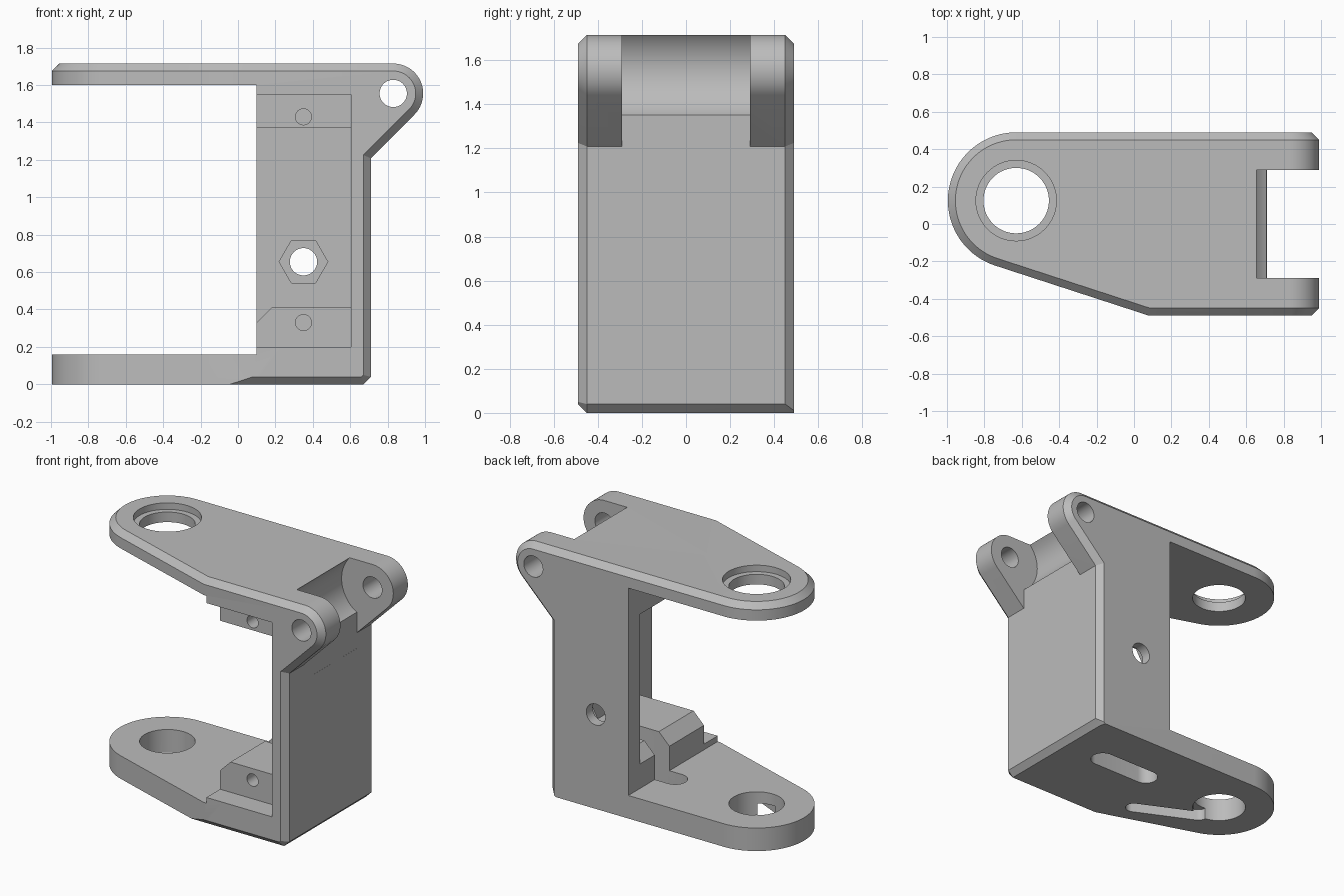
import bpy, bmesh, math
from math import sin, cos, radians
from mathutils import Vector

cube = bpy.data.objects.get("Cube")
if cube:
    bpy.data.objects.remove(cube, do_unlink=True)

grey = bpy.data.materials.new("plain grey")
grey.use_nodes = True
colour = (0.5, 0.5, 0.5, 1)
grey.diffuse_color = colour
grey.node_tree.nodes["Principled BSDF"].inputs["Base Color"].default_value = colour


def loft(name, loops):
    """Closed solid through a list of equally long point loops."""
    bm = bmesh.new()
    rings = [[bm.verts.new(p) for p in loop] for loop in loops]
    bm.faces.new(rings[0])
    bm.faces.new(rings[-1])
    for a, b in zip(rings, rings[1:]):
        for i in range(len(a)):
            j = (i + 1) % len(a)
            bm.faces.new((a[i], a[j], b[j], b[i]))
    bmesh.ops.recalc_face_normals(bm, faces=bm.faces)
    mesh = bpy.data.meshes.new(name)
    bm.to_mesh(mesh)
    bm.free()
    mesh.materials.append(grey)
    ob = bpy.data.objects.new(name, mesh)
    bpy.context.scene.collection.objects.link(ob)
    return ob


def along_y(name, pts, y0, y1):
    return loft(name, [[(x, y, z) for x, z in pts] for y in (y0, y1)])


def along_z(name, pts, z0, z1):
    return loft(name, [[(x, y, z) for x, y in pts] for z in (z0, z1)])


def arc(cx, cy, r, a0, a1, n):
    steps = [radians(a0 + (a1 - a0) * i / n) for i in range(n + 1)]
    return [(cx + r * cos(a), cy + r * sin(a)) for a in steps]


def circle(cx, cy, r, n=48):
    return arc(cx, cy, r, 0, 360, n)[:-1]


def rect(a0, b0, a1, b1):
    return [(a0, b0), (a1, b0), (a1, b1), (a0, b1)]


def slot(p, q, r):
    a = math.degrees(math.atan2(q[1] - p[1], q[0] - p[0]))
    return arc(*q, r, a - 90, a + 90, 16) + arc(*p, r, a + 90, a + 270, 16)


def combine(target, other, operation):
    mod = target.modifiers.new("shape", "BOOLEAN")
    mod.operation = operation
    mod.solver = "EXACT"
    mod.object = other
    bpy.context.view_layer.objects.active = target
    bpy.ops.object.modifier_apply(modifier=mod.name)
    bpy.data.objects.remove(other, do_unlink=True)


TOP, SIDE, C = 1.715, 0.49, 0.04        # height, half depth, chamfer
PIVOT = (-0.63, 0.125)                  # vertical pivot axis (x, y)
HINGE = (0.83, 1.555)                   # hinge axis (x, z)
BOLT = (0.35, 0.655)


# Side profile with the hinge ear, chamfered at both ends
def profile(inset, low):
    r = TOP - HINGE[1] - inset
    wall = 0.71 - inset
    ear = arc(*HINGE, r, -45, 90, 24)
    knee = ear[0][1] - (ear[0][0] - wall)
    return ([(-1.2, low), (wall - C + inset * 0.75, low), (wall, low + C - inset * 0.75),
             (wall, knee)] + ear + [(-1.2, TOP - inset)])


sections = [(-SIDE, C, C), (C - SIDE, 0, 0), (SIDE - C, 0, 0), (SIDE, C, 0)]
bracket = loft("bracket_body", [[(x, y, z) for x, z in profile(i, low)]
                                for y, i, low in sections])


# Plan outline: round end, straight back and tapered front
corner = Vector((0.08, -SIDE))
centre = Vector(PIVOT)
gap = corner - centre
radius = SIDE - PIVOT[1]
tangent = 360 + math.degrees(math.atan2(gap.y, gap.x) - math.acos(radius / gap.length))


def plan(inset):
    return (arc(*PIVOT, radius - inset, 90, tangent, 48) +
            [(corner.x + inset * 0.15, inset - SIDE), (1.3, inset - SIDE), (1.3, SIDE - inset)])


outline = loft("plan_outline", [[(x, y, z) for x, y in plan(i)]
                                for z, i in ((-0.001, 0), (TOP - C, 0), (TOP, C))])
combine(bracket, outline, "INTERSECT")

# Opening between the two arms and the pocket in the column
for part in (along_y("arm_gap", rect(-1.5, 0.16, 0.1, 1.6), -1, 1),
             along_y("pocket", rect(-0.2, 0.2, 0.605, 1.55), -1, 0.36)):
    combine(bracket, part, "DIFFERENCE")

# Mounting blocks inside the pocket
lower = [(0.1, 0.18), (0.63, 0.18), (0.63, 0.41), (0.18, 0.41), (0.1, 0.33)]
for part in (along_y("lower_mount", lower, -0.34, 0.4),
             along_y("upper_mount", rect(0.1, 1.37, 0.63, 1.57), -0.34, 0.4)):
    combine(bracket, part, "UNION")

hexagon = circle(*BOLT, 0.13, 6)
cutters = [
    # clearance between the hinge ears
    along_y("hinge_clearance", circle(*HINGE, 0.237, 64), -0.29, 0.29),
    along_y("ear_gap", rect(0.7095, 1.1, 1.3, 1.9), -0.29, 0.29),
    along_y("hinge_hole", circle(*HINGE, 0.073), -1, 1),
    # pivot holes and the counterbore
    along_z("pivot_hole", circle(*PIVOT, 0.175, 64), -1, 2),
    along_z("counterbore", circle(*PIVOT, 0.215, 64), TOP - 0.045, 2),
    # nut recess, bolt hole and mounting screw holes
    along_y("nut_recess", hexagon, 0.2, 0.42),
    along_y("bolt_hole", circle(*BOLT, 0.073), 0.2, 1),
    along_y("lower_screw_hole", circle(0.35, 0.33, 0.043, 24), -0.5, 0),
    along_y("upper_screw_hole", circle(0.35, 1.43, 0.043, 24), -0.5, 0),
    # cable slot through the base and blind groove below
    along_z("cable_slot", slot((0, 0.12), (0.37, 0.12), 0.08), -0.1, 0.6),
    along_z("cable_groove", slot((-0.6, -0.05), (-0.2, -0.24), 0.055), -0.1, 0.08),
]
for cutter in cutters:
    combine(bracket, cutter, "DIFFERENCE")

bpy.ops.object.select_all(action="DESELECT")
bracket.select_set(True)
bpy.context.view_layer.objects.active = bracket
bpy.ops.object.shade_smooth_by_angle(angle=radians(25))
